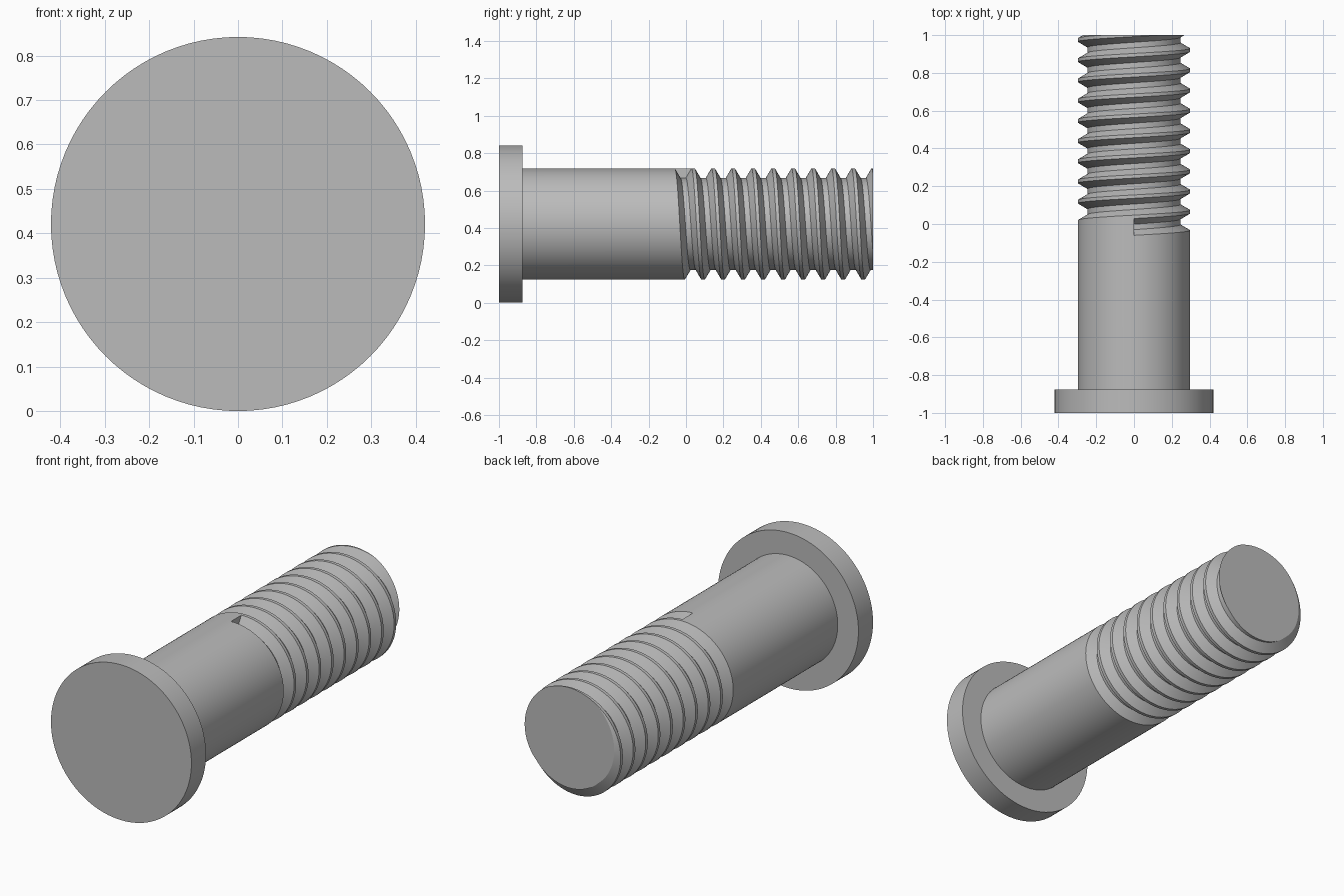
import bpy, bmesh
from math import sin, cos, tau, radians
from mathutils import Vector

if "Cube" in bpy.data.objects:
    bpy.data.objects.remove(bpy.data.objects["Cube"])

SEGMENTS = 96
HEAD_R, SHANK_R, ROOT_R = 0.421, 0.297, 0.246
HEAD_BACK, THREAD_START = -0.875, -0.06
PITCH, FLANK, ROOT = 0.107, 0.03, 0.029
TURNS = 11

steel = bpy.data.materials.new("grey steel")
steel.use_nodes = True
steel.diffuse_color = (0.5, 0.5, 0.5, 1)
steel.node_tree.nodes["Principled BSDF"].inputs["Base Color"].default_value = (0.5, 0.5, 0.5, 1)


def point(angle, radius, y):
    """Position around the bolt axis, angle measured from the top towards +x."""
    return Vector((radius * sin(angle), y, HEAD_R + radius * cos(angle)))


def finish(bm, name):
    bmesh.ops.recalc_face_normals(bm, faces=bm.faces)
    mesh = bpy.data.meshes.new(name)
    bm.to_mesh(mesh)
    bm.free()
    mesh.materials.append(steel)
    obj = bpy.data.objects.new(name, mesh)
    bpy.context.collection.objects.link(obj)
    bpy.ops.object.select_all(action="DESELECT")
    obj.select_set(True)
    bpy.context.view_layer.objects.active = obj
    bpy.ops.object.shade_smooth_by_angle(angle=radians(30))


# Flat disc head
bm = bmesh.new()
rings = [[bm.verts.new(point(tau * i / SEGMENTS, HEAD_R, y)) for i in range(SEGMENTS)]
         for y in (-1, HEAD_BACK)]
for ring in rings:
    bm.faces.new(ring)
for i in range(SEGMENTS):
    j = (i + 1) % SEGMENTS
    bm.faces.new((rings[0][i], rings[0][j], rings[1][j], rings[1][i]))
finish(bm, "head")

# Shank with a helical groove: one lengthwise column of vertices per angle
bm = bmesh.new()
groove = [(0, SHANK_R), (FLANK, ROOT_R), (FLANK + ROOT, ROOT_R), (2 * FLANK + ROOT, SHANK_R)]
columns = []
for i in range(SEGMENTS):
    turn = i / SEGMENTS
    column = [bm.verts.new(point(tau * turn, SHANK_R, HEAD_BACK))]
    for k in range(TURNS):
        start = THREAD_START + PITCH * (k + turn)
        column += [bm.verts.new(point(tau * turn, r, start + dy)) for dy, r in groove]
    columns.append(column)
bm.faces.new([c[0] for c in columns])

# After a full turn each groove joins the next one along
first = columns[0]
columns.append([first[0]] + first[5:])
for a, b in zip(columns, columns[1:]):
    for k in range(min(len(a), len(b)) - 1):
        if b is columns[-1] and k == 0:
            bm.faces.new((a[0], a[1], first[5], first[4], first[1], first[0]))
        else:
            bm.faces.new((a[k], a[k + 1], b[k + 1], b[k]))

# Blunt wall where the groove begins
bm.faces.new(first[1:5])

# Cut the tip flat and close it
cut = bmesh.ops.bisect_plane(bm, geom=bm.verts[:] + bm.edges[:] + bm.faces[:],
                             plane_co=(0, 1, 0), plane_no=(0, 1, 0), clear_outer=True)
rim = [e for e in cut["geom_cut"] if isinstance(e, bmesh.types.BMEdge)]
bmesh.ops.edgeloop_fill(bm, edges=rim)
finish(bm, "threaded_shank")
